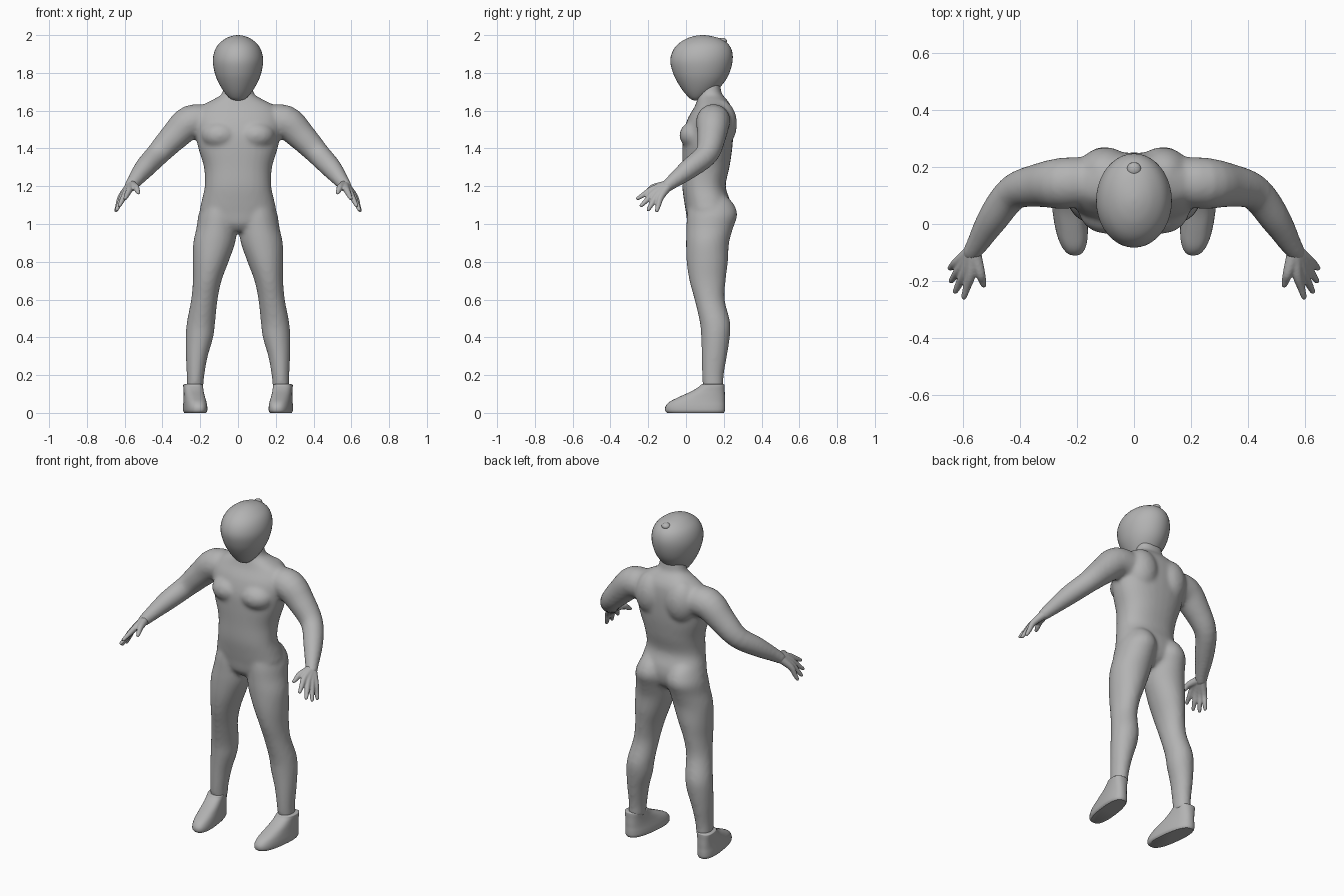
import bpy
import bmesh
import math
from mathutils import Vector, Matrix

cube = bpy.data.objects.get("Cube")
if cube:
    bpy.data.objects.remove(cube, do_unlink=True)

grey = bpy.data.materials.new("plain_grey")
grey.use_nodes = True
grey.diffuse_color = (0.45, 0.45, 0.45, 1)
grey.node_tree.nodes["Principled BSDF"].inputs["Base Color"].default_value = grey.diffuse_color


def refine(stations, steps=4):
    """Catmull-Rom interpolation between section stations."""
    pts = [Vector(s) for s in stations]
    out = []
    for i in range(len(pts) - 1):
        a, b, c, d = pts[max(i - 1, 0)], pts[i], pts[i + 1], pts[min(i + 2, len(pts) - 1)]
        for k in range(steps):
            t = k / steps
            out.append(0.5 * (2 * b + (c - a) * t + (2 * a - 5 * b + 4 * c - d) * t ** 2
                              + (3 * b - a - 3 * c + d) * t ** 3))
    return out + [pts[-1]]


def skin(bm, rings):
    """Join rings of points into one closed skin."""
    loops = [[bm.verts.new(p) for p in ring] for ring in rings]
    n = len(loops[0])
    for low, high in zip(loops, loops[1:]):
        for i in range(n):
            j = (i + 1) % n
            bm.faces.new((low[i], low[j], high[j], high[i]))
    bm.faces.new(loops[0][::-1])
    bm.faces.new(loops[-1])


def level_loft(bm, stations, side=1, power=2.0, shear=0.0, n=32, steps=4):
    """Stack level sections given as height, centre x, half width, front y, back y."""
    rings = []
    for z, cx, hw, front, back in refine(stations, steps):
        ring = []
        for i in range(n):
            a = math.tau * i / n
            c, s = math.cos(a), math.sin(a)
            x = cx + hw * math.copysign(abs(c) ** (2 / power), c)
            y = (front + back) / 2 + (back - front) / 2 * math.copysign(abs(s) ** (2 / power), s)
            ring.append((side * (x + shear * (y - 0.05)), y, z))
        rings.append(ring)
    skin(bm, rings)


def limb(bm, stations, side=1, n=16):
    """Round tube along a path of x, y, z, radius, with rounded end."""
    path = refine(stations)
    centres = [p.xyz for p in path]
    radii = [p.w for p in path]
    end = (centres[-1] - centres[-2]).normalized()
    tip, r = centres[-1], radii[-1]
    for a in (0.5, 1.0, 1.4):
        centres.append(tip + end * r * math.sin(a))
        radii.append(r * math.cos(a))
    rings = []
    for i, (c, r) in enumerate(zip(centres, radii)):
        t = (centres[min(i + 1, len(centres) - 1)] - centres[max(i - 1, 0)]).normalized()
        u = t.cross(Vector((0, 0.6, 0.8))).normalized()
        v = t.cross(u)
        ring = [c + r * (u * math.cos(math.tau * k / n) + v * math.sin(math.tau * k / n)) for k in range(n)]
        rings.append([(side * p.x, p.y, p.z) for p in ring])
    skin(bm, rings)


def ball(bm, centre, size):
    m = Matrix.Translation(centre) @ Matrix.Diagonal((*size, 1))
    bmesh.ops.create_uvsphere(bm, u_segments=24, v_segments=16, radius=1, matrix=m)


def finish(name, bm, voxel=0, smooth=0):
    bmesh.ops.recalc_face_normals(bm, faces=bm.faces)
    for f in bm.faces:
        f.smooth = True
    mesh = bpy.data.meshes.new(name)
    bm.to_mesh(mesh)
    bm.free()
    mesh.materials.append(grey)
    obj = bpy.data.objects.new(name, mesh)
    bpy.context.collection.objects.link(obj)
    if voxel:
        blend = obj.modifiers.new("blend", "REMESH")
        blend.mode = "VOXEL"
        blend.voxel_size = voxel
        blend.use_smooth_shade = True
        relax = obj.modifiers.new("relax", "SMOOTH")
        relax.factor = 0.5
        relax.iterations = smooth
    return obj


# Body: torso, neck, legs and arms blended into one skin
body = bmesh.new()
level_loft(body, [
    (0.96, 0, 0.06, 0.04, 0.17), (1.0, 0, 0.15, 0.01, 0.22), (1.06, 0, 0.2, 0, 0.24),
    (1.12, 0, 0.193, -0.01, 0.235), (1.2, 0, 0.176, -0.02, 0.21), (1.3, 0, 0.18, -0.02, 0.23),
    (1.4, 0, 0.21, -0.02, 0.245), (1.48, 0, 0.225, -0.015, 0.25), (1.56, 0, 0.23, 0.01, 0.25),
    (1.62, 0, 0.2, 0.045, 0.24), (1.66, 0, 0.13, 0.06, 0.215), (1.69, 0, 0.085, 0.07, 0.19),
    (1.75, 0, 0.075, 0.07, 0.18)], power=2.3)
for side in (1, -1):
    level_loft(body, [
        (0.13, 0.228, 0.044, 0.09, 0.198), (0.2, 0.225, 0.047, 0.085, 0.2),
        (0.3, 0.218, 0.058, 0.083, 0.217), (0.4, 0.204, 0.073, 0.08, 0.232),
        (0.48, 0.196, 0.075, 0.073, 0.234), (0.6, 0.178, 0.07, 0.045, 0.205),
        (0.7, 0.163, 0.076, 0.018, 0.21), (0.8, 0.145, 0.095, 0.003, 0.222),
        (0.9, 0.126, 0.111, 0, 0.228), (0.98, 0.112, 0.108, 0.002, 0.25),
        (1.05, 0.104, 0.105, 0.005, 0.272), (1.11, 0.1, 0.085, 0.02, 0.25),
        (1.15, 0.1, 0.06, 0.06, 0.21)], side)
    limb(body, [
        (0.14, 0.15, 1.54, 0.085), (0.25, 0.143, 1.54, 0.09), (0.34, 0.135, 1.46, 0.076),
        (0.425, 0.11, 1.37, 0.063), (0.495, 0.02, 1.295, 0.055), (0.55, -0.07, 1.225, 0.039),
        (0.57, -0.1, 1.2, 0.033)], side, 24)
    ball(body, (side * 0.095, 0.05, 1.47), (0.1, 0.085, 0.075))
    ball(body, (side * 0.1, 0.18, 1.53), (0.1, 0.09, 0.13))
finish("body", body, 0.011, 8)

# Hands: fingers fan out from the wrist, each as knuckle and tip
fingers = {
    "index": ((0.573, -0.175, 1.185), (0.597, -0.256, 1.135)),
    "middle": ((0.592, -0.166, 1.168), (0.627, -0.236, 1.098)),
    "ring": ((0.607, -0.152, 1.153), (0.642, -0.2, 1.076)),
    "little": ((0.618, -0.132, 1.145), (0.646, -0.155, 1.07)),
    "thumb": ((0.541, -0.17, 1.195), (0.528, -0.215, 1.165)),
}
for side, label in ((1, "left"), (-1, "right")):
    hand = bmesh.new()
    for knuckle, tip in fingers.values():
        limb(hand, [(0.565, -0.09, 1.207, 0.026), (*knuckle, 0.018),
                    (*Vector(knuckle).lerp(Vector(tip), 0.6), 0.014), (*tip, 0.01)], side)
    finish(label + "_hand", hand, 0.005, 3)

# Head: egg with a narrow chin and a small nub at the crown
head = bmesh.new()
level_loft(head, [
    (1.655, 0, 0.015, 0.04, 0.07), (1.665, 0, 0.042, 0.02, 0.1), (1.7, 0, 0.074, -0.012, 0.155),
    (1.75, 0, 0.104, -0.045, 0.202), (1.8, 0, 0.123, -0.069, 0.23), (1.86, 0, 0.133, -0.083, 0.246),
    (1.91, 0, 0.126, -0.073, 0.245), (1.95, 0, 0.105, -0.045, 0.226), (1.98, 0, 0.069, 0, 0.185),
    (1.995, 0, 0.034, 0.045, 0.132), (2.0, 0, 0.006, 0.08, 0.095)], n=40)
ball(head, (0, 0.192, 1.968), (0.025, 0.025, 0.018))
finish("head", head)

# Shoes: flat sole, sloping toe, open-looking ankle cuff
for side, label in ((1, "left"), (-1, "right")):
    shoe = bmesh.new()
    level_loft(shoe, [
        (0, 0.227, 0.052, -0.1, 0.2), (0.012, 0.227, 0.059, -0.11, 0.206),
        (0.035, 0.227, 0.059, -0.108, 0.207), (0.06, 0.227, 0.056, -0.085, 0.206),
        (0.085, 0.227, 0.053, -0.035, 0.206), (0.115, 0.227, 0.051, 0.03, 0.205),
        (0.14, 0.227, 0.051, 0.07, 0.205), (0.15, 0.227, 0.049, 0.08, 0.203),
        (0.153, 0.227, 0.035, 0.1, 0.19)], side, power=2.5, shear=0.12)
    obj = finish(label + "_shoe", shoe)
    bpy.context.view_layer.objects.active = obj
    obj.select_set(True)
    bpy.ops.object.shade_smooth_by_angle(angle=math.radians(50))
    obj.select_set(False)
